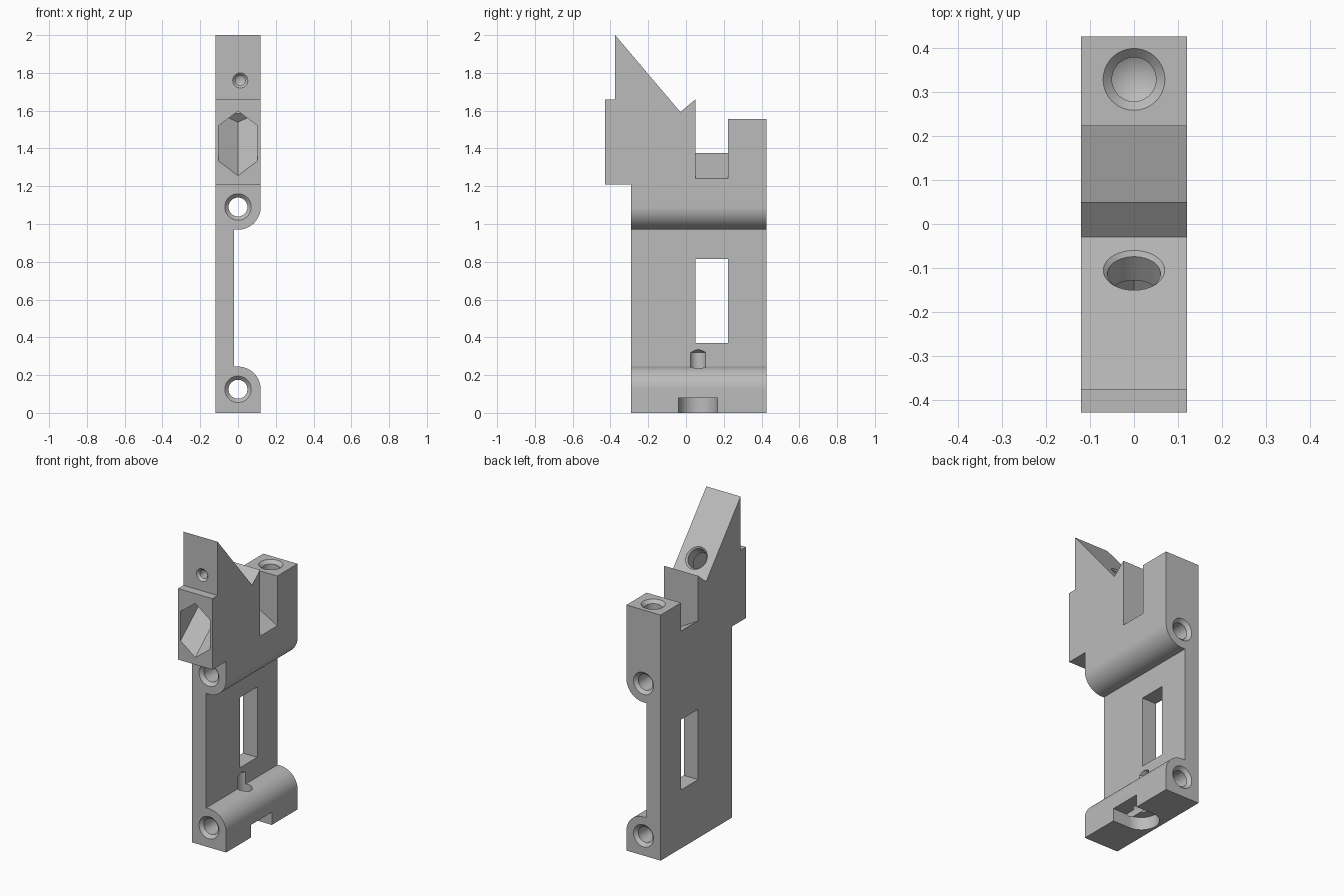
import bpy, bmesh
from math import sin, cos, pi, radians
from mathutils import Vector

cube = bpy.data.objects.get("Cube")
if cube:
    bpy.data.objects.remove(cube, do_unlink=True)

grey = bpy.data.materials.new("light grey")
grey.use_nodes = True
grey.diffuse_color = (0.5, 0.5, 0.5, 1)
grey.node_tree.nodes["Principled BSDF"].inputs["Base Color"].default_value = (0.5, 0.5, 0.5, 1)


def make_object(name, bm):
    bmesh.ops.recalc_face_normals(bm, faces=bm.faces)
    mesh = bpy.data.meshes.new(name)
    bm.to_mesh(mesh)
    bm.free()
    mesh.materials.append(grey)
    obj = bpy.data.objects.new(name, mesh)
    bpy.context.collection.objects.link(obj)
    return obj


def prism(name, points, direction):
    """Solid made by sweeping a flat outline along a vector."""
    bm = bmesh.new()
    face = bm.faces.new([bm.verts.new(p) for p in points])
    swept = bmesh.ops.extrude_face_region(bm, geom=[face], use_keep_orig=True)
    moved = [v for v in swept["geom"] if isinstance(v, bmesh.types.BMVert)]
    bmesh.ops.translate(bm, verts=moved, vec=direction)
    return make_object(name, bm)


def drill(name, start, axis, steps, sides=64, stretch=0):
    """Turned cutter: steps are (radius, depth) pairs along the axis."""
    bm = bmesh.new()
    axis = Vector(axis).normalized()
    side = Vector((1, 0, 0))
    up = axis.cross(side)
    rings = []
    for radius, depth in steps:
        ring = []
        for i in range(sides):
            a = pi / 2 + 2 * pi * i / sides
            lift = stretch if sin(a) > 0 else 0
            ring.append(bm.verts.new(Vector(start) + axis * depth
                        + side * radius * cos(a) + up * (radius * sin(a) + lift)))
        rings.append(ring)
    for r1, r2 in zip(rings, rings[1:]):
        for i in range(sides):
            j = (i + 1) % sides
            bm.faces.new((r1[i], r1[j], r2[j], r2[i]))
    bm.faces.new(rings[0])
    bm.faces.new(rings[-1])
    bmesh.ops.remove_doubles(bm, verts=bm.verts, dist=1e-5)
    return make_object(name, bm)


def arc(cx, cy, r, start, end, n=24):
    angles = [radians(start + (end - start) * i / n) for i in range(n + 1)]
    return [(cx + r * cos(a), cy + r * sin(a)) for a in angles]


HALF, FRONT, BACK = 0.12, -0.29, 0.425
LOW, HIGH = 0.125, 1.09          # heights of the two cross bores

# Main body from its side outline
outline = [(FRONT, 0), (BACK, 0), (BACK, 1.555), (0.222, 1.555), (0.222, 1.24),
           (0.05, 1.24), (0.05, 1.66), (-0.03, 1.593), (-0.375, 2), (-0.375, 1.66),
           (-0.428, 1.66), (-0.428, 1.21), (FRONT, 1.21)]
body = prism("bracket_body", [(-HALF, y, z) for y, z in outline], (2 * HALF, 0, 0))

# Slot floor slopes up toward the flat side
for v in body.data.vertices:
    if abs(v.co.z - 1.24) < 0.001 and v.co.x < 0:
        v.co.z = 1.375

cutters = []

# Recess that leaves a thin web between two rounded bosses
recess = ([(-0.02, LOW + HALF)] + arc(0, LOW, HALF, 90, 0) + [(0.2, LOW), (0.2, HIGH)]
          + arc(0, HIGH, HALF, 0, -90) + [(-0.02, HIGH - HALF)])
cutters.append(prism("web_recess", [(x, -0.6, z) for x, z in recess], (0, 1.2, 0)))

# Window through the web
window = [(0.05, 0.37), (0.222, 0.37), (0.222, 0.815), (0.05, 0.815)]
cutters.append(prism("web_window", [(-0.2, y, z) for y, z in window], (0.4, 0, 0)))

# Round-ended pocket under the foot
pocket = arc(0, 0.064, 0.103, 90, 270, 32) + [(0.2, -0.039), (0.2, 0.167)]
cutters.append(prism("foot_pocket", [(x, y, -0.05) for x, y in pocket], (0, 0, 0.13)))

# Vertical drilled hole that grooves the web
cutters.append(drill("foot_hole", (0, 0.064, 0), (0, 0, 1),
                     [(0.045, -0.02), (0.045, 0.32), (0, 0.347)]))

# Countersunk cross bores
length = BACK - FRONT
for label, z in (("lower", LOW), ("upper", HIGH)):
    cutters.append(drill(label + "_bore", (0, FRONT, z), (0, 1, 0),
                         [(0.08, -0.01), (0.05, 0.02), (0.05, length - 0.02),
                          (0.08, length + 0.01)]))

# Blind hole in the rear post
cutters.append(drill("post_hole", (0, 0.328, 1.555), (0, 0, -1),
                     [(0.08, -0.01), (0.05, 0.02), (0.05, 0.28), (0, 0.31)]))

# Small blind hole in the upper front face
cutters.append(drill("small_hole", (0.012, -0.375, 1.76), (0, 1, 0),
                     [(0.05, -0.01), (0.026, 0.014), (0.026, 0.1), (0, 0.115)]))

# Angled hole through the ramp, ending in a hexagonal nut pocket
ramp_point = (0, -0.105, 1.682)
ramp_axis = (0, -cos(radians(40)), -sin(radians(40)))
cutters.append(drill("nut_pocket", ramp_point, ramp_axis,
                     [(0.119, 0.08), (0.119, 0.6)], sides=6, stretch=0.024))
cutters.append(drill("ramp_hole", ramp_point, ramp_axis,
                     [(0.08, -0.01), (0.06, 0.01), (0.06, 0.12)]))

# Apply all cuts
bpy.ops.object.select_all(action="DESELECT")
body.select_set(True)
bpy.context.view_layer.objects.active = body
for cutter in cutters:
    cutter.hide_render = True
    mod = body.modifiers.new(cutter.name, "BOOLEAN")
    mod.operation = "DIFFERENCE"
    mod.solver = "EXACT"
    mod.object = cutter
    bpy.ops.object.modifier_apply(modifier=mod.name)
    bpy.data.objects.remove(cutter, do_unlink=True)

bpy.ops.object.shade_smooth_by_angle(angle=radians(25))
